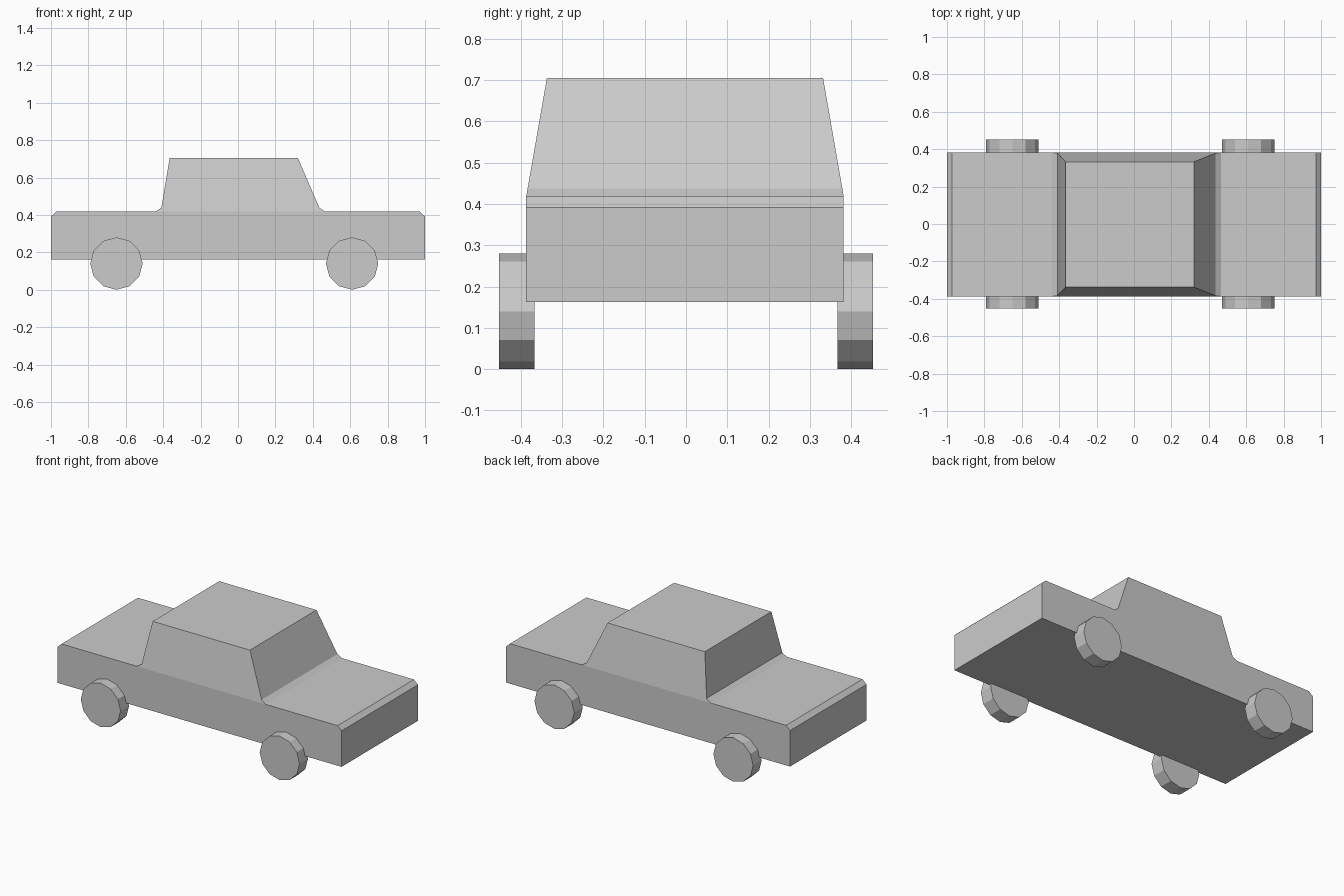
import bpy, bmesh, math

if "Cube" in bpy.data.objects:
    bpy.data.objects.remove(bpy.data.objects["Cube"])

BELT, ROOF = 0.418, 0.705
OFFSET = -0.0025


def half_width(z):
    # Sides are vertical up to the belt line, then lean inwards to the roof
    t = max(0.0, (z - BELT) / (ROOF - BELT))
    return 0.3845 - 0.05 * t


def add_object(name, bm):
    bmesh.ops.recalc_face_normals(bm, faces=bm.faces)
    mesh = bpy.data.meshes.new(name)
    bm.to_mesh(mesh)
    bm.free()
    obj = bpy.data.objects.new(name, mesh)
    bpy.context.collection.objects.link(obj)
    return obj


# Car body: side profile, swept across the width
profile = [(-1, 0.163), (1, 0.163), (1, 0.392), (0.972, BELT),
           (0.465, BELT), (0.435, 0.438), (0.32, ROOF),
           (-0.365, ROOF), (-0.41, 0.438), (-0.44, BELT),
           (-0.972, BELT), (-1, 0.392)]
bm = bmesh.new()
sides = [[bm.verts.new((x, s * half_width(z) + OFFSET, z)) for x, z in profile]
         for s in (-1, 1)]
n = len(profile)
for i in range(n):
    j = (i + 1) % n
    bm.faces.new((sides[0][i], sides[0][j], sides[1][j], sides[1][i]))
for side in sides:
    bm.faces.new(side[:5] + side[9:])   # lower body side
    bm.faces.new(side[4:10])            # cabin side
add_object("car_body", bm)

# Wheels: twelve-sided discs
for end, x in (("rear", -0.65), ("front", 0.61)):
    for label, s in (("right", -1), ("left", 1)):
        bpy.ops.mesh.primitive_cylinder_add(
            vertices=12, radius=0.14, depth=0.086,
            location=(x, s * 0.41, 0.14), rotation=(math.pi / 2, 0, 0))
        bpy.context.object.name = f"{end}_{label}_wheel"
